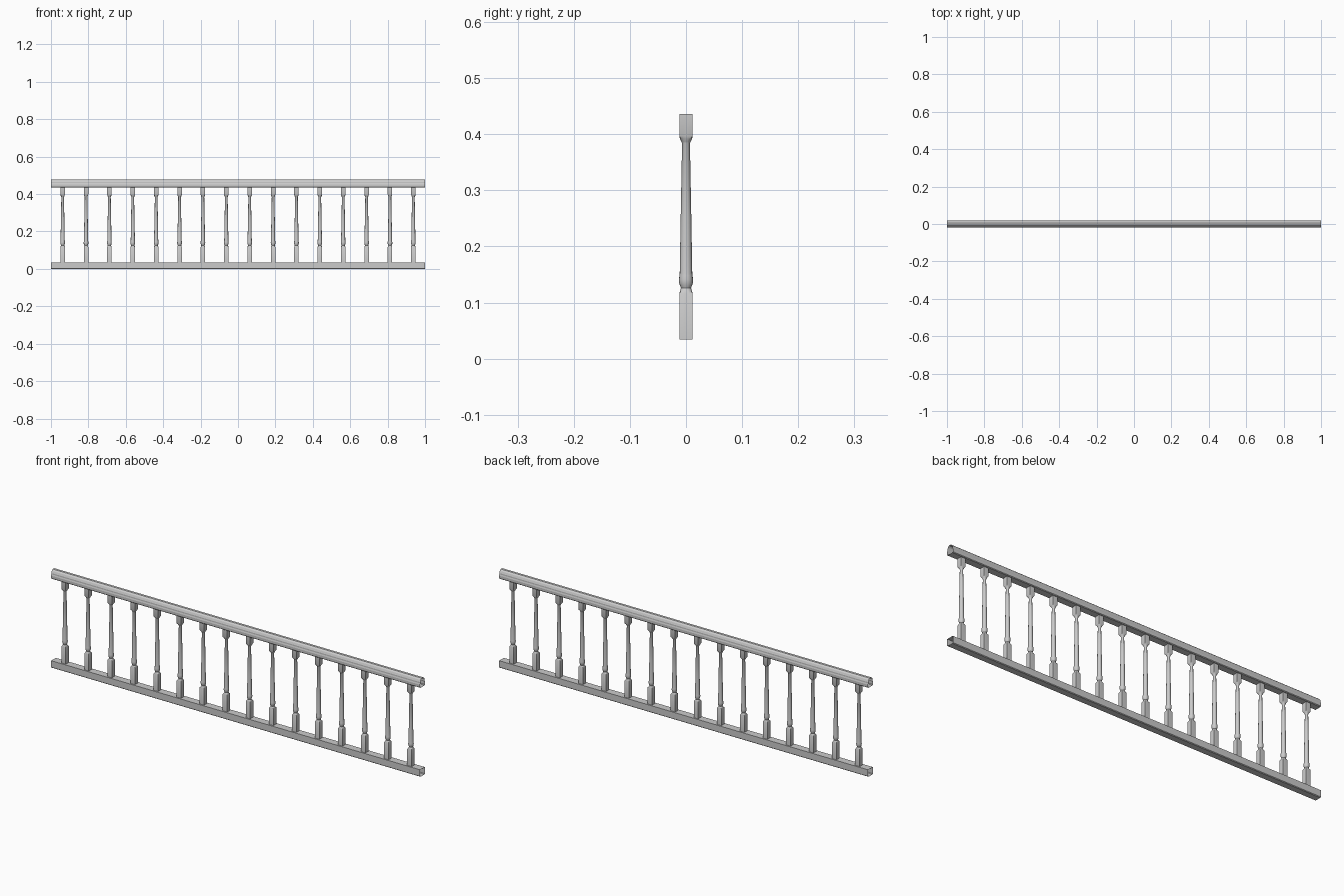
import bpy, math

if "Cube" in bpy.data.objects:
    bpy.data.objects.remove(bpy.data.objects["Cube"])


def make_mesh(name, verts, faces):
    me = bpy.data.meshes.new(name)
    me.from_pydata(verts, [], faces)
    me.update()
    ob = bpy.data.objects.new(name, me)
    bpy.context.collection.objects.link(ob)
    return ob


def rail(name, half):
    # open-ended tube along x from a mirrored (y, z) half profile, bottom to top
    prof = half + [(-y, z) for y, z in reversed(half)]
    n = len(prof)
    verts = [(x, y, z) for x in (-1, 1) for y, z in prof]
    faces = [(i, i + n, (i + 1) % n + n, (i + 1) % n)[::-1] for i in range(n)]
    return make_mesh(name, verts, faces)


# Rails: plain bottom rail and rounded-over handrail
rail("bottom_rail", [(0.015, 0.0), (0.018, 0.003), (0.018, 0.035)])
rail("top_rail", [(0.016, 0.436), (0.019, 0.439), (0.019, 0.452), (0.017, 0.458),
                  (0.017, 0.464), (0.013, 0.473), (0.006, 0.479)])

# Turned baluster: (z, radius, squareness) stations
SIDES = 16
stations = [(0.034, 0.012, 1), (0.116, 0.012, 1), (0.121, 0.0105, 0.3),
            (0.126, 0.009, 0), (0.129, 0.010, 0), (0.134, 0.0122, 0),
            (0.141, 0.0125, 0), (0.148, 0.0118, 0), (0.152, 0.0112, 0),
            (0.25, 0.0095, 0), (0.384, 0.007, 0), (0.387, 0.0085, 0),
            (0.392, 0.0108, 0.3), (0.397, 0.012, 1), (0.436, 0.012, 1)]
verts, faces = [], []
for z, r, sq in stations:
    for i in range(SIDES):
        a = 2 * math.pi * i / SIDES
        c, s = math.cos(a), math.sin(a)
        k = r * ((1 - sq) + sq / max(abs(c), abs(s)))
        verts.append((k * c, k * s, z))
for j in range(len(stations) - 1):
    for i in range(SIDES):
        a, b = j * SIDES + i, j * SIDES + (i + 1) % SIDES
        faces.append((a, b, b + SIDES, a + SIDES))
first = make_mesh("baluster", verts, faces)
bpy.context.view_layer.objects.active = first
first.select_set(True)
bpy.ops.object.shade_smooth_by_angle(angle=math.radians(35))

# Row of sixteen evenly spaced balusters
first.location.x = -0.9375
for i in range(1, 16):
    ob = first.copy()
    ob.location.x = -0.9375 + 0.125 * i
    bpy.context.collection.objects.link(ob)
